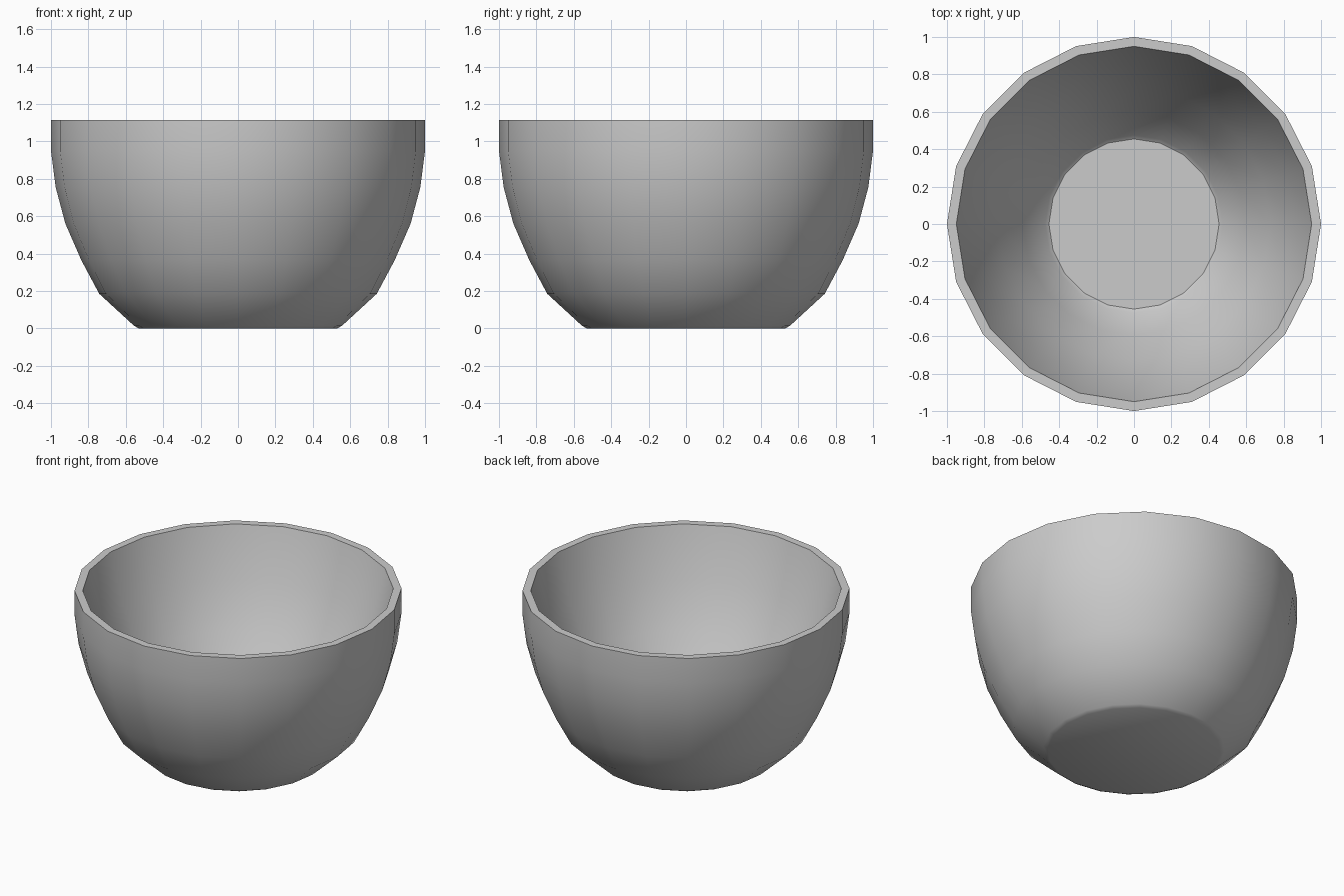
import bpy, bmesh, math

if "Cube" in bpy.data.objects:
    bpy.data.objects.remove(bpy.data.objects["Cube"])

SIDES = 20

# Bowl profile (radius, height): outside foot to rim, then inside down to the floor
profile = [
    (0.53, 0.0), (0.555, 0.013), (0.742, 0.185), (0.838, 0.365),
    (0.923, 0.56), (0.975, 0.755), (1.0, 0.95), (1.0, 1.115),
    (0.95, 1.115), (0.86, 0.78), (0.73, 0.50), (0.595, 0.26),
    (0.475, 0.075), (0.455, 0.06),
]

# Lathe the profile around z
bm = bmesh.new()
rings = []
for r, z in profile:
    rings.append([bm.verts.new((r * math.cos(2 * math.pi * i / SIDES),
                                r * math.sin(2 * math.pi * i / SIDES), z))
                  for i in range(SIDES)])
for a, b in zip(rings, rings[1:]):
    for i in range(SIDES):
        j = (i + 1) % SIDES
        bm.faces.new((a[i], a[j], b[j], b[i]))

# Underside and inner floor
bm.faces.new(rings[0][::-1])
bm.faces.new(rings[-1])
bmesh.ops.recalc_face_normals(bm, faces=bm.faces)

mesh = bpy.data.meshes.new("bowl")
bm.to_mesh(mesh)
bm.free()
bowl = bpy.data.objects.new("bowl", mesh)
bpy.context.collection.objects.link(bowl)

# Smooth wall, crisp rim and foot
bpy.context.view_layer.objects.active = bowl
bowl.select_set(True)
bpy.ops.object.shade_smooth_by_angle(angle=math.radians(32))
